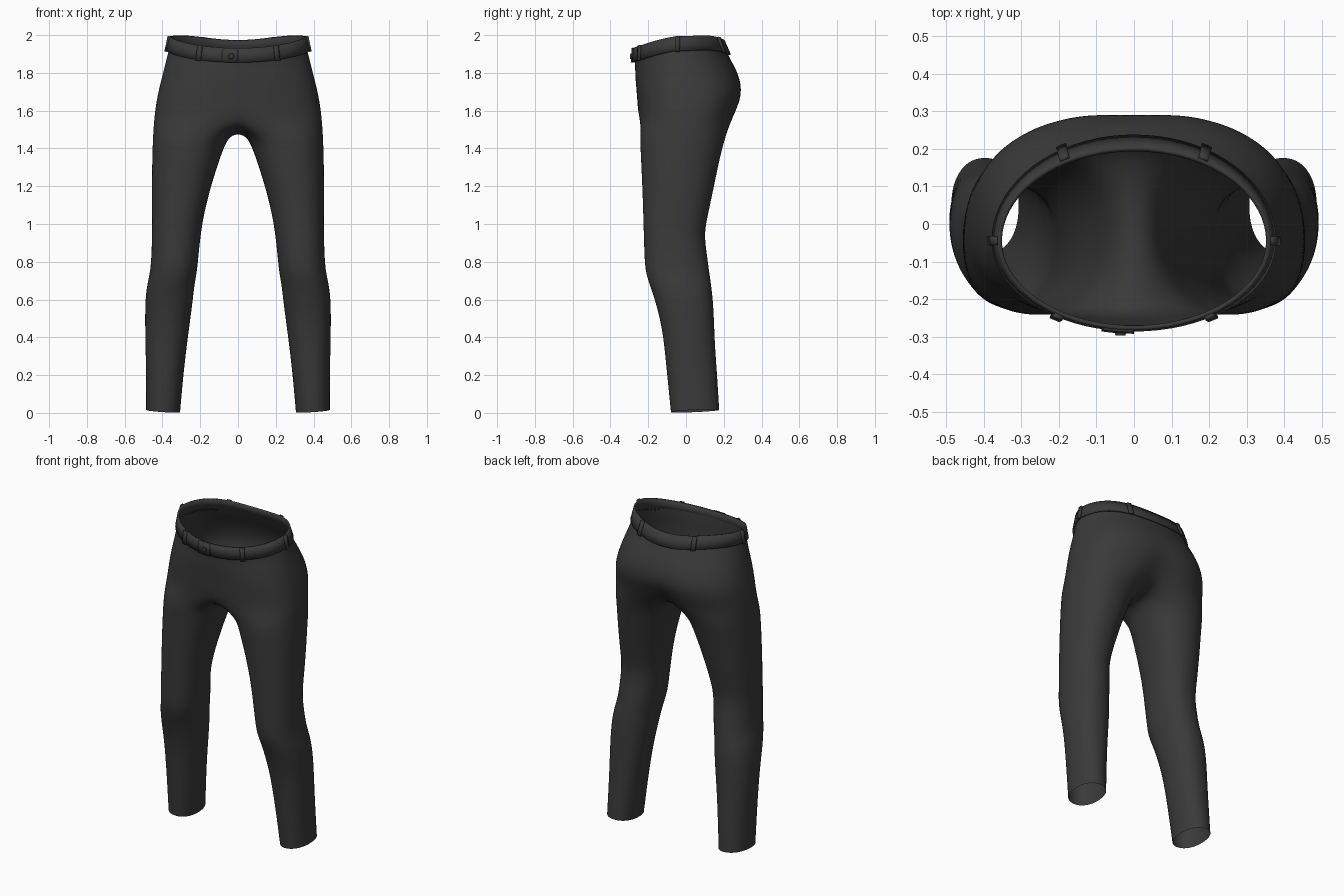
import bpy, bmesh, math
from mathutils import Matrix

if "Cube" in bpy.data.objects:
    bpy.data.objects.remove(bpy.data.objects["Cube"])

cloth = bpy.data.materials.new("charcoal cloth")
cloth.diffuse_color = (0.042, 0.042, 0.042, 1)
cloth.use_nodes = True
cloth.node_tree.nodes["Principled BSDF"].inputs["Base Color"].default_value = cloth.diffuse_color


def spow(v, n):
    return math.copysign(abs(v) ** (2 / n), v)


def tilt(u):
    """Waist line: low in front, slightly dipped at centre back."""
    return -0.063 * abs(u) ** 1.4 if u < 0 else 0.03 * u**2 - 0.05 * u**4


def torso_point(a, z, hw, yf, yc, yb, n, k, crease):
    x = hw * spow(math.cos(a), n)
    if abs(x) < 1e-4:
        x = 0
    u = spow(math.sin(a), n)
    y = yc + u * ((yc - yf) if u < 0 else (yb - yc))
    if u > 0:
        y -= crease * math.exp(-(x / 0.07) ** 2)
    return (x, y, z + k * tilt(u))


def make_object(name, bm):
    me = bpy.data.meshes.new(name)
    bm.to_mesh(me)
    bm.free()
    me.materials.append(cloth)
    ob = bpy.data.objects.new(name, me)
    bpy.context.collection.objects.link(ob)
    return ob


def smooth(ob, angle):
    bpy.ops.object.select_all(action='DESELECT')
    ob.select_set(True)
    bpy.context.view_layer.objects.active = ob
    bpy.ops.object.shade_smooth_by_angle(angle=math.radians(angle))


# Seat sections: z, half width, front y, centre y, back y, roundness, tilt, crease
SEAT = [
    (1.950, .362, -.274, -.045, .208, 2.0, 1, 0),
    (1.885, .377, -.270, -.040, .238, 2.05, .9, 0),
    (1.820, .394, -.270, -.025, .272, 2.2, .6, 0),
    (1.740, .414, -.264, -.010, .298, 2.4, .3, .004),
    (1.660, .432, -.259, .000, .300, 2.5, .1, .015),
    (1.560, .446, -.252, -.010, .258, 2.5, 0, .05),
]
# Leg sections: z, inner x, outer x, front y, back y
LEG = [
    (1.46, .050, .452, -.246, .212),
    (1.38, .084, .455, -.242, .187),
    (1.20, .143, .458, -.233, .150),
    (1.05, .180, .456, -.228, .118),
    (.95, .196, .456, -.225, .097),
    (.84, .208, .459, -.222, .112),
    (.75, .216, .465, -.217, .124),
    (.68, .230, .482, -.194, .134),
    (.60, .238, .492, -.166, .144),
    (.48, .254, .493, -.134, .150),
    (.36, .270, .491, -.116, .154),
    (.20, .289, .487, -.101, .166),
    (.01, .306, .487, -.081, .177),
]
M, K = 16, 7  # segments on outer half, points across the crotch

# One half of the trousers, mirrored
bm = bmesh.new()
rows = []
for s in SEAT:
    rows.append([bm.verts.new(torso_point(math.pi * (i / M - .5), *s))
                 for i in range(M + 1)])
for lo, up in zip(rows[1:], rows):
    for i in range(M):
        bm.faces.new((lo[i], lo[i + 1], up[i + 1], up[i]))

# Crotch seam from back to front closes the top ring of the leg
ring = rows[-1][:]
yb, yf = ring[-1].co.y, ring[0].co.y
for j in range(1, K + 1):
    t = j / (K + 1)
    z = 1.56 - .08 * math.sin(math.pi * t) ** .8
    ring.append(bm.verts.new((0, yb + (yf - yb) * t, z)))

open_arc = math.radians(125)
angles = [open_arc * (2 * i / M - 1) for i in range(M + 1)]
angles += [open_arc + (2 * math.pi - 2 * open_arc) * j / (K + 1)
           for j in range(1, K + 1)]
for z, xi, xo, f, b in LEG:
    low = []
    for a in angles:
        c, s = spow(math.cos(a), 2.2), spow(math.sin(a), 2.2)
        dz = .006 * (c + s) if z < .1 else 0
        low.append(bm.verts.new(((xi + xo) / 2 + c * (xo - xi) / 2,
                                 (f + b) / 2 + s * (b - f) / 2, z + dz)))
    n = len(low)
    for i in range(n):
        j = (i + 1) % n
        bm.faces.new((low[i], low[j], ring[j], ring[i]))
    ring = low
trousers = make_object("trousers", bm)
smooth(trousers, 180)
trousers.modifiers.new("mirror", 'MIRROR')
sub = trousers.modifiers.new("subdivision", 'SUBSURF')
sub.levels = sub.render_levels = 2


# Waistband pieces all follow the same tilted ring
def band_point(a, h, out):
    z = 1.918 + .076 * h
    hw = .379 - .016 * h + out
    return torso_point(a, z, hw, -.286 + .004 * h - out, -.045,
                       .238 - .034 * h + out, 2.0, 1, 0)


def band_strip(name, a0, a1, steps, out, thick, h0=0, h1=1):
    closed = a1 - a0 > 6.28
    bm = bmesh.new()
    cols = []
    for i in range(steps if closed else steps + 1):
        a = a0 + (a1 - a0) * i / steps
        cols.append([bm.verts.new(band_point(a, h0 + (h1 - h0) * q / 2, out))
                     for q in range(3)])
    for i in range(steps):
        c, d = cols[i], cols[(i + 1) % len(cols)]
        for q in range(2):
            bm.faces.new((c[q], d[q], d[q + 1], c[q + 1]))
    ob = make_object(name, bm)
    smooth(ob, 40)
    sol = ob.modifiers.new("thickness", 'SOLIDIFY')
    sol.thickness = thick
    sol.offset = -1
    return ob


band_strip("waistband", 0, 2 * math.pi, 72, 0, .012)

# Belt loops: front, side and back pairs
for place, deg in (("front", -57), ("side", 0), ("back", 60)):
    for side, a in (("right", deg), ("left", 180 - deg)):
        a = math.radians(a)
        w = .014 / (.3 if place == "side" else .36)
        band_strip(f"{place}_belt_loop_{side}", a - w, a + w, 2,
                   .010, .012, -.05, 1.02)

# Overlapping front tab and its button
band_strip("front_tab", math.radians(-103), math.radians(-90), 6, .006, .008)
bm = bmesh.new()
bmesh.ops.create_cone(bm, cap_ends=True, segments=20, radius1=.016,
                      radius2=.013, depth=.008,
                      matrix=Matrix.Translation((-.036, -.292, 1.888))
                      @ Matrix.Rotation(math.pi / 2, 4, 'X'))
smooth(make_object("button", bm), 40)
